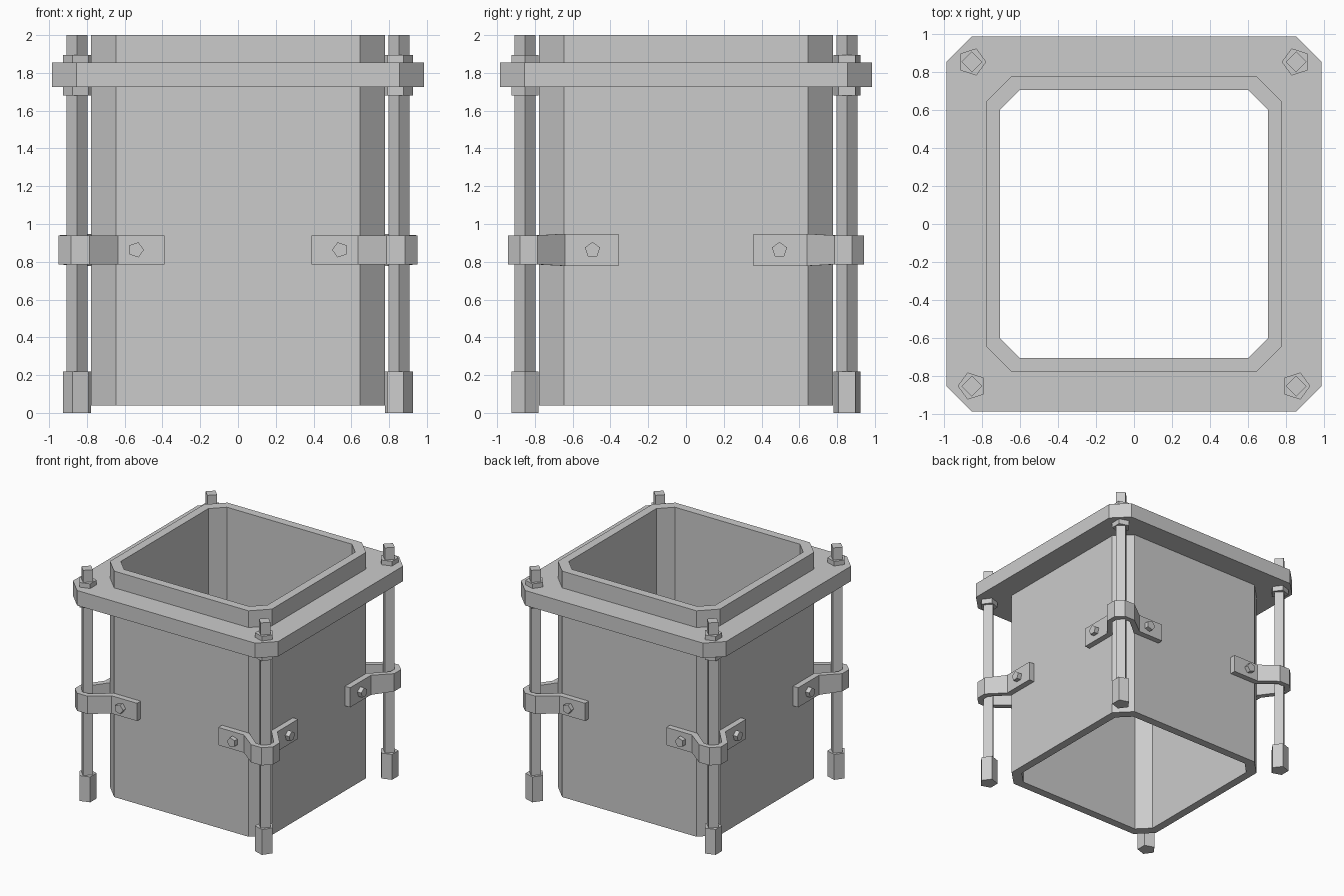
import bpy, bmesh, math
from mathutils import Matrix, Vector

if "Cube" in bpy.data.objects:
    bpy.data.objects.remove(bpy.data.objects["Cube"])


def finish(name, bm):
    bmesh.ops.recalc_face_normals(bm, faces=bm.faces)
    me = bpy.data.meshes.new(name)
    bm.to_mesh(me)
    bm.free()
    ob = bpy.data.objects.new(name, me)
    bpy.context.collection.objects.link(ob)
    return ob


def octagon(r, c):
    """Square of half-width r with cut corners starting at c."""
    return [(r, -c), (r, c), (c, r), (-c, r), (-r, c), (-r, -c), (-c, -r), (c, -r)]


def band(name, outer, inner, z_mid, halves, closed):
    """Upright strip between two plan outlines, as a ring or an open strap."""
    bm = bmesh.new()
    secs = []
    for (ox, oy), (ix, iy), h in zip(outer, inner, halves):
        secs.append([bm.verts.new(p) for p in (
            (ox, oy, z_mid - h), (ox, oy, z_mid + h),
            (ix, iy, z_mid + h), (ix, iy, z_mid - h))])
    n = len(secs)
    for i in range(n if closed else n - 1):
        a, b = secs[i], secs[(i + 1) % n]
        for k in range(4):
            m = (k + 1) % 4
            bm.faces.new((a[k], b[k], b[m], a[m]))
    if not closed:
        bm.faces.new(secs[0])
        bm.faces.new(secs[-1])
    return finish(name, bm)


def prism(name, sides, r, start, axis, length, ref):
    """Regular prism from start along axis, one corner pointing along ref."""
    axis, ref = Vector(axis), Vector(ref)
    side = axis.cross(ref)
    bm = bmesh.new()
    bmesh.ops.create_cone(bm, cap_ends=True, segments=sides,
                          radius1=r, radius2=r, depth=length)
    # turn so that a corner lies on local +x
    v = bm.verts[:][0].co
    bm.transform(Matrix.Rotation(-math.atan2(v.y, v.x), 4, 'Z'))
    m = Matrix((ref, side, axis)).transposed().to_4x4()
    m.translation = Vector(start) + axis * length / 2
    bm.transform(m)
    return finish(name, bm)


# square tube with cut corners, and the flange around its top
band("tube", octagon(0.777, 0.645), octagon(0.705, 0.6), 1.02, [0.98] * 8, True)
band("flange", octagon(0.985, 0.855), octagon(0.776, 0.645), 1.79, [0.065] * 8, True)

# plan of one corner strap
strap_out = [(0.39, 0.827), (0.635, 0.827), (0.785, 0.942), (0.885, 0.942),
             (0.95, 0.88), (0.95, 0.785), (0.827, 0.64), (0.827, 0.357)]
strap_in = [(0.39, 0.775), (0.65, 0.775), (0.80, 0.897), (0.865, 0.897),
            (0.903, 0.86), (0.903, 0.80), (0.775, 0.65), (0.775, 0.357)]
strap_half = [0.077] * 6 + [0.085] * 2

C = 0.852
for sx, xn in ((-1, "left"), (1, "right")):
    for sy, yn in ((-1, "front"), (1, "back")):
        tag = f"{yn}_{xn}"
        cx, cy = sx * C, sy * C
        up = (0, 0, 1)
        ref = (-sx * sy, 0, 0)
        # tie rod with end coupling and two nuts
        prism("rod_" + tag, 4, 0.055, (cx, cy, 0.1), up, 1.9, (1, 0, 0))
        for part, z, h in (("coupling_", 0, 0.22), ("lower_nut_", 1.68, 0.047),
                           ("upper_nut_", 1.853, 0.042)):
            prism(part + tag, 5, 0.075, (cx, cy, z), up, h, ref)
        # strap and its two bolts
        band("strap_" + tag, [(x * sx, y * sy) for x, y in strap_out],
             [(x * sx, y * sy) for x, y in strap_in], 0.863, strap_half, False)
        prism("bolt_y_" + tag, 5, 0.042, (sx * 0.54, sy * 0.81, 0.863),
              (0, sy, 0), 0.055, (-sx, 0, 0))
        prism("bolt_x_" + tag, 5, 0.042, (sx * 0.81, sy * 0.495, 0.863),
              (sx, 0, 0), 0.055, (0, 0, 1))
